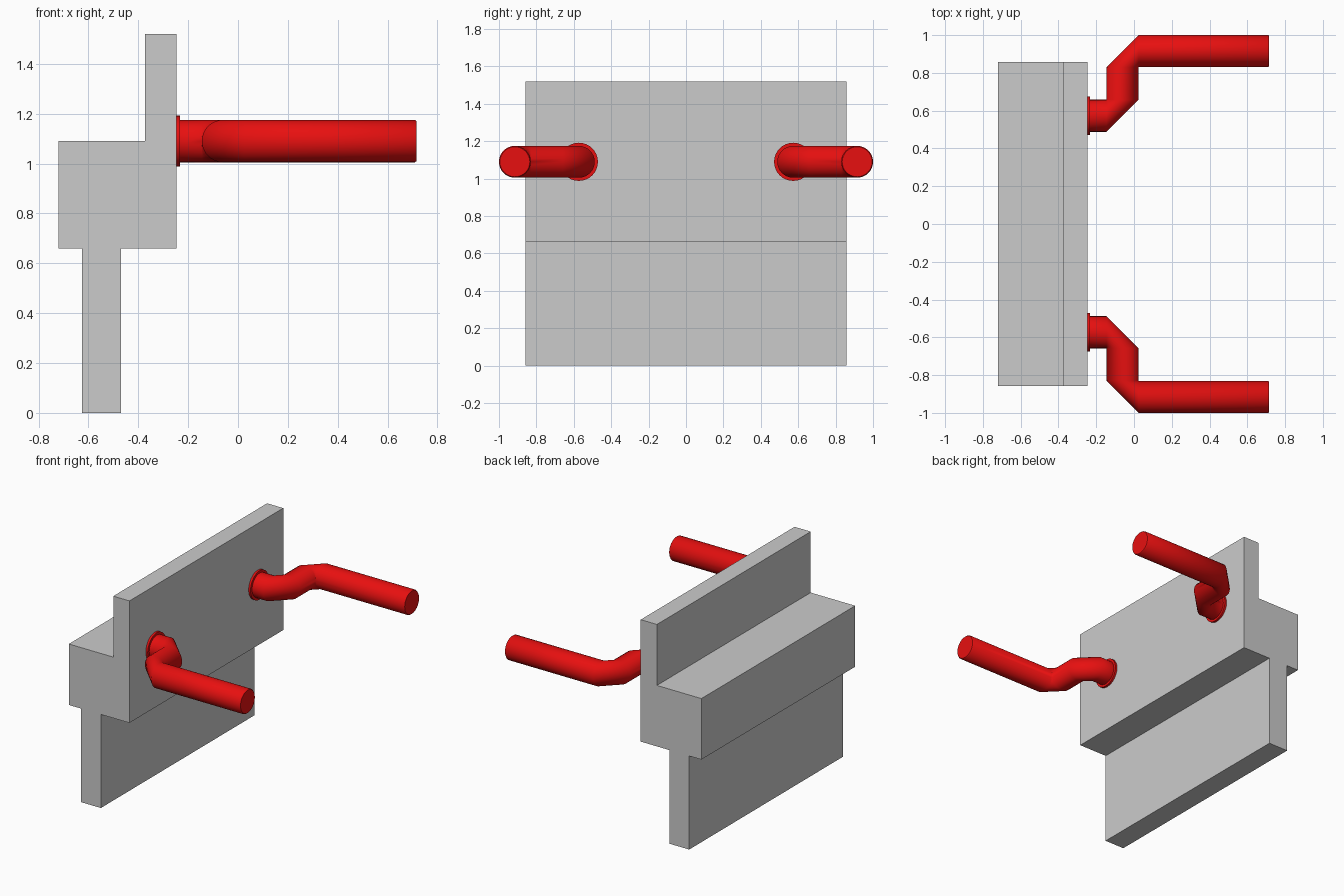
import bpy, bmesh, math
from mathutils import Vector

if "Cube" in bpy.data.objects:
    bpy.data.objects.remove(bpy.data.objects["Cube"])

Z = 1.09      # pipe centre height
R = 0.085     # pipe radius
SEG = 32

red = bpy.data.materials.new("red_pipe")
red.diffuse_color = (0.8, 0.005, 0.005, 1)
red.use_nodes = True
red.node_tree.nodes["Principled BSDF"].inputs["Base Color"].default_value = red.diffuse_color


def finish(bm, name, mat=None):
    bmesh.ops.recalc_face_normals(bm, faces=bm.faces)
    me = bpy.data.meshes.new(name)
    bm.to_mesh(me)
    bm.free()
    if mat:
        me.materials.append(mat)
    ob = bpy.data.objects.new(name, me)
    bpy.context.collection.objects.link(ob)
    return ob


# Stepped wall block: profile in x/z extruded along y
profile = [(-0.625, 0), (-0.47, 0), (-0.47, 0.66), (-0.247, 0.66), (-0.247, 1.52),
           (-0.373, 1.52), (-0.373, 1.09), (-0.72, 1.09), (-0.72, 0.66), (-0.625, 0.66)]
bm = bmesh.new()
face = bm.faces.new([bm.verts.new((x, -0.857, z)) for x, z in profile])
ext = bmesh.ops.extrude_face_region(bm, geom=[face])
bmesh.ops.translate(bm, vec=(0, 1.714, 0),
                    verts=[v for v in ext["geom"] if isinstance(v, bmesh.types.BMVert)])
finish(bm, "stepped_wall")

# Pipe sections: x, y, radius, heading in degrees (flange, two mitred bends, chamfered tip)
sections = [(-0.247, 0.573, 0.102, 0), (-0.232, 0.573, 0.102, 0), (-0.232, 0.573, R, 0),
            (-0.145, 0.573, R, 0), (-0.06, 0.658, R, 90),
            (-0.06, 0.83, R, 90), (0.025, 0.915, R, 0),
            (0.710, 0.915, R, 0), (0.716, 0.915, R - 0.005, 0)]


def pipe(name, side):
    bm = bmesh.new()
    rings = []
    for x, y, r, heading in sections:
        h = math.radians(heading)
        across = Vector((-math.sin(h), math.cos(h), 0))
        ring = []
        for i in range(SEG):
            a = 2 * math.pi * i / SEG
            p = Vector((x, y, Z)) + across * r * math.cos(a) + Vector((0, 0, r * math.sin(a)))
            p.y *= side
            ring.append(bm.verts.new(p))
        rings.append(ring)
    for a, b in zip(rings, rings[1:]):
        for i in range(SEG):
            j = (i + 1) % SEG
            bm.faces.new((a[i], a[j], b[j], b[i]))
    caps = [bm.faces.new(rings[0]), bm.faces.new(rings[-1])]
    for f in bm.faces:
        f.smooth = f not in caps
    # merge the shared inner pivot of each bend
    bmesh.ops.remove_doubles(bm, verts=bm.verts, dist=0.0005)
    bmesh.ops.recalc_face_normals(bm, faces=bm.faces)
    for e in bm.edges:
        flat_neighbour = any(not f.smooth for f in e.link_faces)
        e.smooth = not flat_neighbour and e.calc_face_angle(0) < math.radians(60)
    finish(bm, name, red)


# Mirrored pair of pipes
pipe("back_pipe", 1)
pipe("front_pipe", -1)
